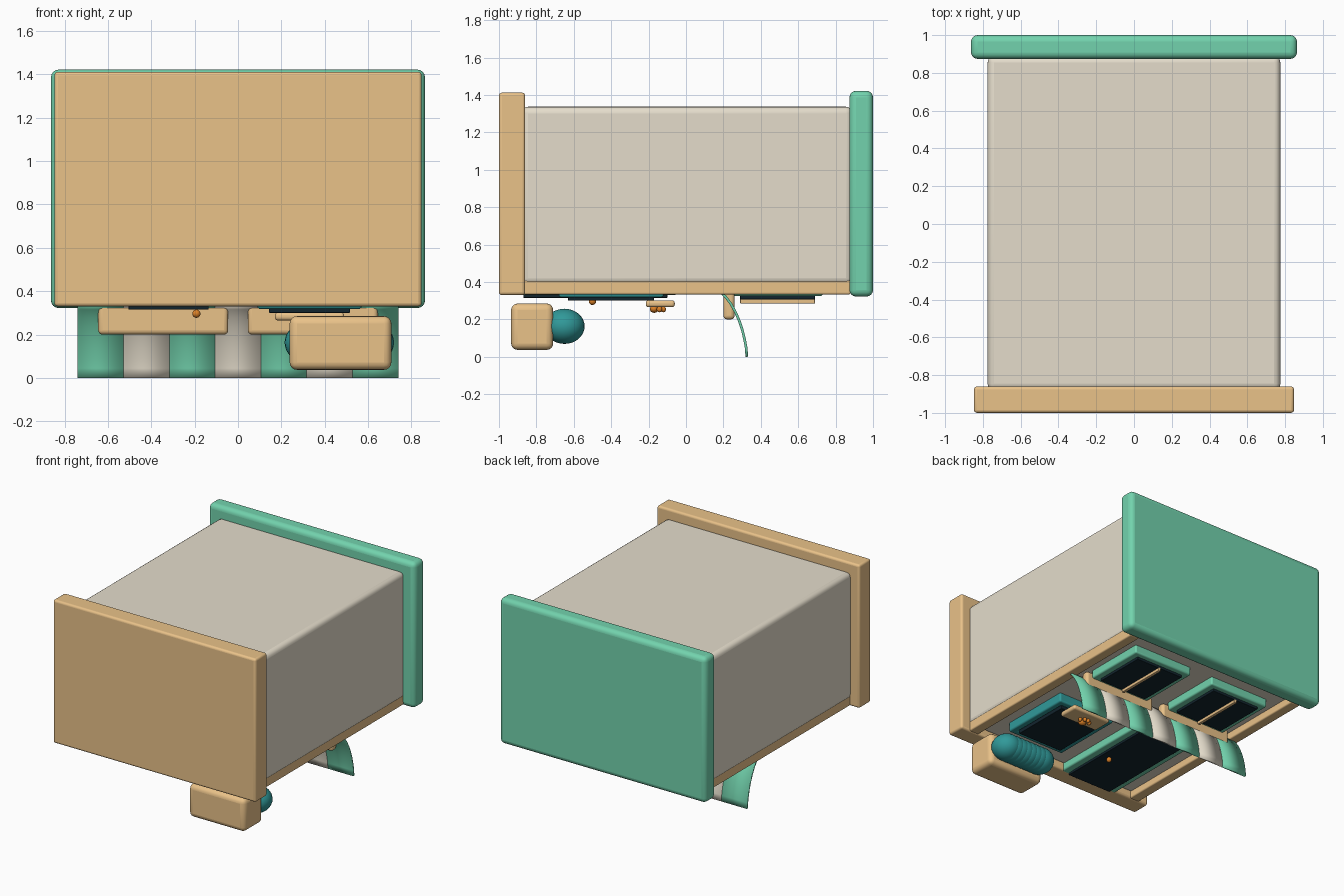
import bpy, bmesh, math
from mathutils import Matrix

if "Cube" in bpy.data.objects:
    bpy.data.objects.remove(bpy.data.objects["Cube"])


def material(name, rgb):
    m = bpy.data.materials.new(name)
    m.diffuse_color = (*rgb, 1)
    m.use_nodes = True
    m.node_tree.nodes["Principled BSDF"].inputs["Base Color"].default_value = m.diffuse_color
    return m


TAN = material("tan", (0.82, 0.54, 0.25))
GREEN = material("green", (0.17, 0.65, 0.42))
CREAM = material("cream", (0.78, 0.72, 0.60))
TEAL = material("teal", (0.03, 0.32, 0.32))
GLASS = material("dark glass", (0.006, 0.018, 0.027))
ORANGE = material("orange", (0.72, 0.22, 0.02))


def finish(bm, name, mat, bevel=0):
    me = bpy.data.meshes.new(name)
    bmesh.ops.recalc_face_normals(bm, faces=bm.faces)
    bm.to_mesh(me)
    bm.free()
    ob = bpy.data.objects.new(name, me)
    bpy.context.collection.objects.link(ob)
    me.materials.append(mat)
    if bevel:
        b = ob.modifiers.new("bevel", "BEVEL")
        b.width, b.segments = bevel, 4
    bpy.ops.object.select_all(action='DESELECT')
    bpy.context.view_layer.objects.active = ob
    ob.select_set(True)
    bpy.ops.object.shade_smooth_by_angle(angle=math.radians(40))
    return ob


def box(name, x, y, z, mat, bevel=0.0):
    """Box from (min, max) ranges."""
    bm = bmesh.new()
    c = [(a + b) / 2 for a, b in (x, y, z)]
    s = [b - a for a, b in (x, y, z)]
    bmesh.ops.create_cube(bm, size=1, matrix=Matrix.Translation(c) @ Matrix.Diagonal((*s, 1)))
    return finish(bm, name, mat, bevel)


def ball(name, c, r, mat):
    """Ellipsoid with radii r."""
    bm = bmesh.new()
    bmesh.ops.create_uvsphere(bm, u_segments=24, v_segments=16, radius=1,
                              matrix=Matrix.Translation(c) @ Matrix.Diagonal((*r, 1)))
    return finish(bm, name, mat)


def frame(name, x, y, z, w, mat):
    """Rectangular surround with rounded edges."""
    bm = bmesh.new()
    loops = []
    for d, h in ((0, z[0]), (w, z[0]), (w, z[1]), (0, z[1])):
        loops.append([bm.verts.new((px, py, h)) for px, py in (
            (x[0] + d, y[0] + d), (x[1] - d, y[0] + d), (x[1] - d, y[1] - d), (x[0] + d, y[1] - d))])
    for i in range(4):
        a, b = loops[i], loops[(i + 1) % 4]
        for j in range(4):
            k = (j + 1) % 4
            bm.faces.new((a[j], a[k], b[k], b[j]))
    return finish(bm, name, mat, 0.012)


# Shop lying on its back: body, base and roof slabs
box("shop_body", (-0.775, 0.775), (-0.88, 0.89), (0.385, 1.337), CREAM, 0.035)
box("base_slab", (-0.847, 0.847), (-1.0, -0.86), (0.33, 1.412), TAN, 0.016)
box("roof_slab", (-0.863, 0.863), (0.874, 1.0), (0.322, 1.422), GREEN, 0.035)

# Corner posts on the facade
for s, side in ((-1, "left"), (1, "right")):
    box("corner_post_" + side, sorted((s * 0.69, s * 0.77)), (-0.87, 0.88), (0.333, 0.41), TAN, 0.01)

# Upper windows with centre bar and sill
for s, side in ((-1, "left"), (1, "right")):
    c = s * 0.345
    frame("upper_frame_" + side, (c - 0.25, c + 0.25), (0.25, 0.73), (0.325, 0.40), 0.06, GREEN)
    box("upper_glass_" + side, (c - 0.2, c + 0.2), (0.29, 0.69), (0.306, 0.39), GLASS, 0.004)
    box("window_bar_" + side, (c - 0.011, c + 0.011), (0.29, 0.69), (0.285, 0.315), TAN, 0.004)
    box("window_sill_" + side, (c - 0.3, c + 0.3), (0.2, 0.26), (0.2, 0.37), TAN, 0.02)

# Door and knob
frame("door_frame", (-0.56, -0.08), (-0.88, -0.05), (0.33, 0.40), 0.06, GREEN)
box("door_panel", (-0.505, -0.135), (-0.87, -0.10), (0.315, 0.39), GLASS, 0.004)
ball("door_knob", (-0.192, -0.5, 0.296), (0.019, 0.019, 0.019), ORANGE)

# Lower display window
frame("lower_frame", (0.09, 0.57), (-0.68, -0.12), (0.318, 0.40), 0.05, TEAL)
box("lower_glass", (0.143, 0.517), (-0.63, -0.17), (0.30, 0.39), GLASS, 0.004)

# Plaque with paw mark
box("plaque", (0.17, 0.49), (-0.215, -0.06), (0.265, 0.302), TAN, 0.015)
ball("paw_pad", (0.33, -0.17, 0.255), (0.03, 0.023, 0.02), ORANGE)
for i, (dx, y) in enumerate(((-0.04, -0.142), (-0.015, -0.122), (0.015, -0.122), (0.04, -0.142))):
    ball(f"paw_toe_{i}", (0.33 + dx, y, 0.254), (0.013, 0.015, 0.016), ORANGE)

# Striped curved awning
curve = [(0.18, 0.35), (0.212, 0.32), (0.24, 0.283), (0.264, 0.24), (0.285, 0.192),
         (0.302, 0.14), (0.314, 0.09), (0.322, 0.045), (0.325, 0.0)]
w = 1.48 / 7
for i in range(7):
    bm = bmesh.new()
    rows = [[bm.verts.new((-0.74 + (i + k) * w, y, z)) for k in (0, 1)] for y, z in curve]
    for a, b in zip(rows, rows[1:]):
        bm.faces.new((a[0], a[1], b[1], b[0]))
    ob = finish(bm, f"awning_stripe_{i}", CREAM if i % 2 else GREEN)
    m = ob.modifiers.new("thickness", "SOLIDIFY")
    m.thickness, m.offset = 0.014, 0

# Planter with a row of leafy balls
box("planter", (0.238, 0.708), (-0.935, -0.71), (0.037, 0.285), TAN, 0.035)
for i in range(8):
    ball(f"bush_{i}", (0.32 + i * 0.295 / 7, -0.65, 0.163), (0.105, 0.108, 0.094), TEAL)
